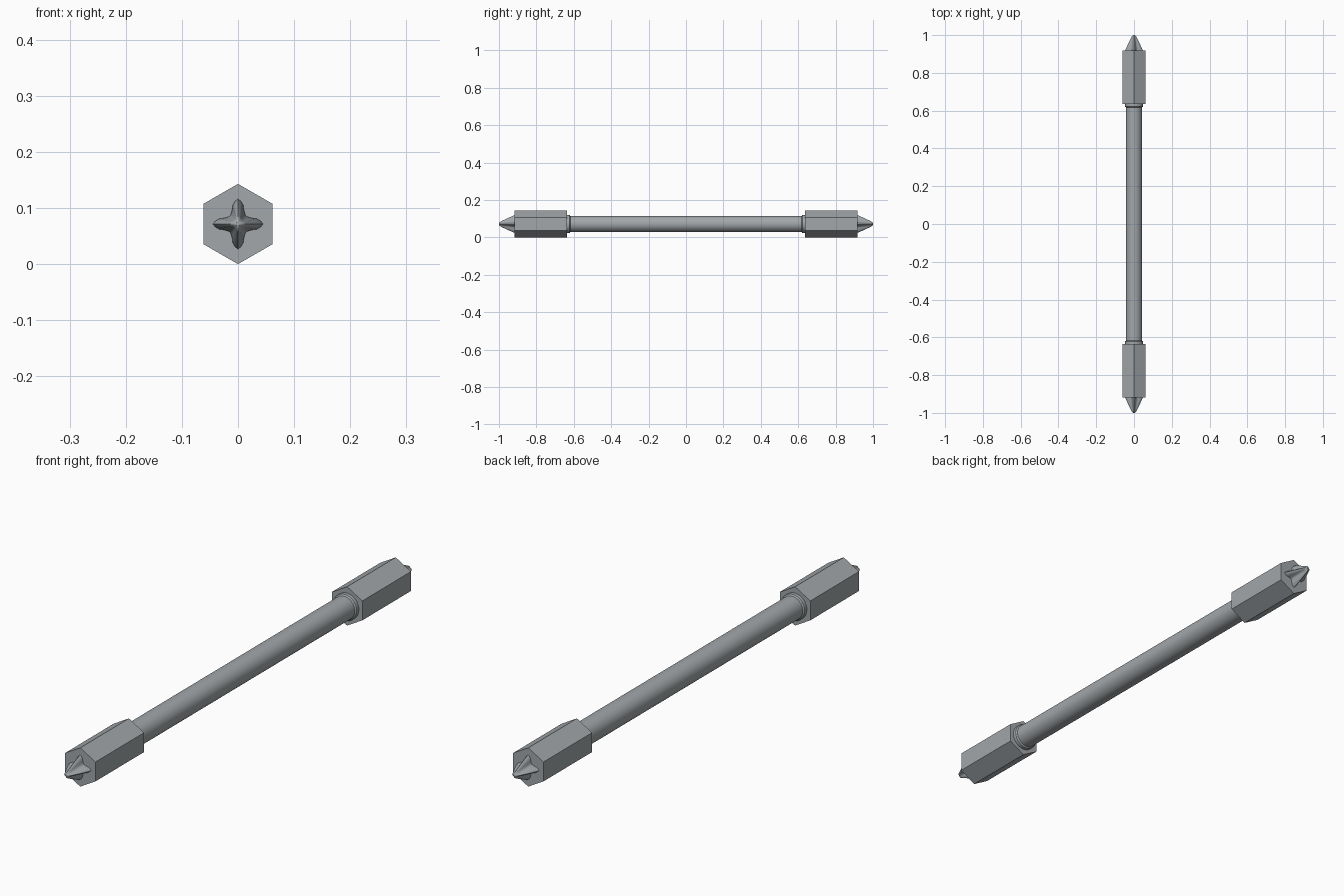
import bpy, bmesh, math

if "Cube" in bpy.data.objects:
    bpy.data.objects.remove(bpy.data.objects["Cube"])

CZ = 0.0715  # height of the long axis

steel = bpy.data.materials.new("steel_grey")
steel.diffuse_color = (0.36, 0.385, 0.40, 1)
steel.use_nodes = True
steel.node_tree.nodes["Principled BSDF"].inputs["Base Color"].default_value = steel.diffuse_color


def loft(name, rings, angle):
    """Skin closed rings, given as (y, [(x, z), ...]), and cap both ends."""
    bm = bmesh.new()
    loops = [[bm.verts.new((x, y, z + CZ)) for x, z in pts] for y, pts in rings]
    n = len(loops[0])
    for a, b in zip(loops, loops[1:]):
        for i in range(n):
            j = (i + 1) % n
            bm.faces.new((a[i], a[j], b[j], b[i]))
    bm.faces.new(loops[0])
    bm.faces.new(loops[-1])
    bmesh.ops.recalc_face_normals(bm, faces=bm.faces)
    me = bpy.data.meshes.new(name)
    bm.to_mesh(me)
    bm.free()
    me.materials.append(steel)
    ob = bpy.data.objects.new(name, me)
    bpy.context.collection.objects.link(ob)
    bpy.ops.object.select_all(action='DESELECT')
    bpy.context.view_layer.objects.active = ob
    ob.select_set(True)
    bpy.ops.object.shade_smooth_by_angle(angle=math.radians(angle))
    return ob


def polygon(r, n):
    # first corner points straight up
    return [(r * math.sin(2 * math.pi * i / n), r * math.cos(2 * math.pi * i / n))
            for i in range(n)]


# One arm of the cross section: (sideways, outward), ending in the valley
ARM = [(0, 0.0455), (0.005, 0.041), (0.0095, 0.034), (0.0105, 0.026),
       (0.0125, 0.018), (0.0145, 0.0145),
       (0.018, 0.0125), (0.026, 0.0105), (0.034, 0.0095), (0.041, 0.005)]


def cross(scale, fill):
    # fill blends the cross towards a circle near the point
    pts = []
    for k in range(4):
        c, s = math.cos(k * math.pi / 2), math.sin(k * math.pi / 2)
        for u, v in ARM:
            r = math.hypot(u, v)
            f = scale * (1 + fill * (0.0455 / r - 1))
            pts.append(((u * c + v * s) * f, (v * c - u * s) * f))
    return pts


# Central round rod
loft("shaft", [(-0.64, polygon(0.043, 48)), (0.64, polygon(0.043, 48))], 30)

for side, d in (("front", -1), ("back", 1)):
    # Collar, hexagonal body and cross-shaped driver point
    loft(side + "_collar", [(d * 0.618, polygon(0.043, 48)),
                            (d * 0.622, polygon(0.048, 48)),
                            (d * 0.64, polygon(0.048, 48))], 30)
    loft(side + "_hex_body", [(d * 0.635, polygon(0.0715, 6)),
                              (d * 0.918, polygon(0.0715, 6))], 20)
    loft(side + "_cross_tip", [(d * 0.915, cross(1.0, 0)), (d * 0.925, cross(0.97, 0)),
                               (d * 0.96, cross(0.62, 0.1)), (d * 0.985, cross(0.36, 0.3)),
                               (d * 0.996, cross(0.22, 0.6)), (d * 1.0, cross(0.08, 1))], 40)
